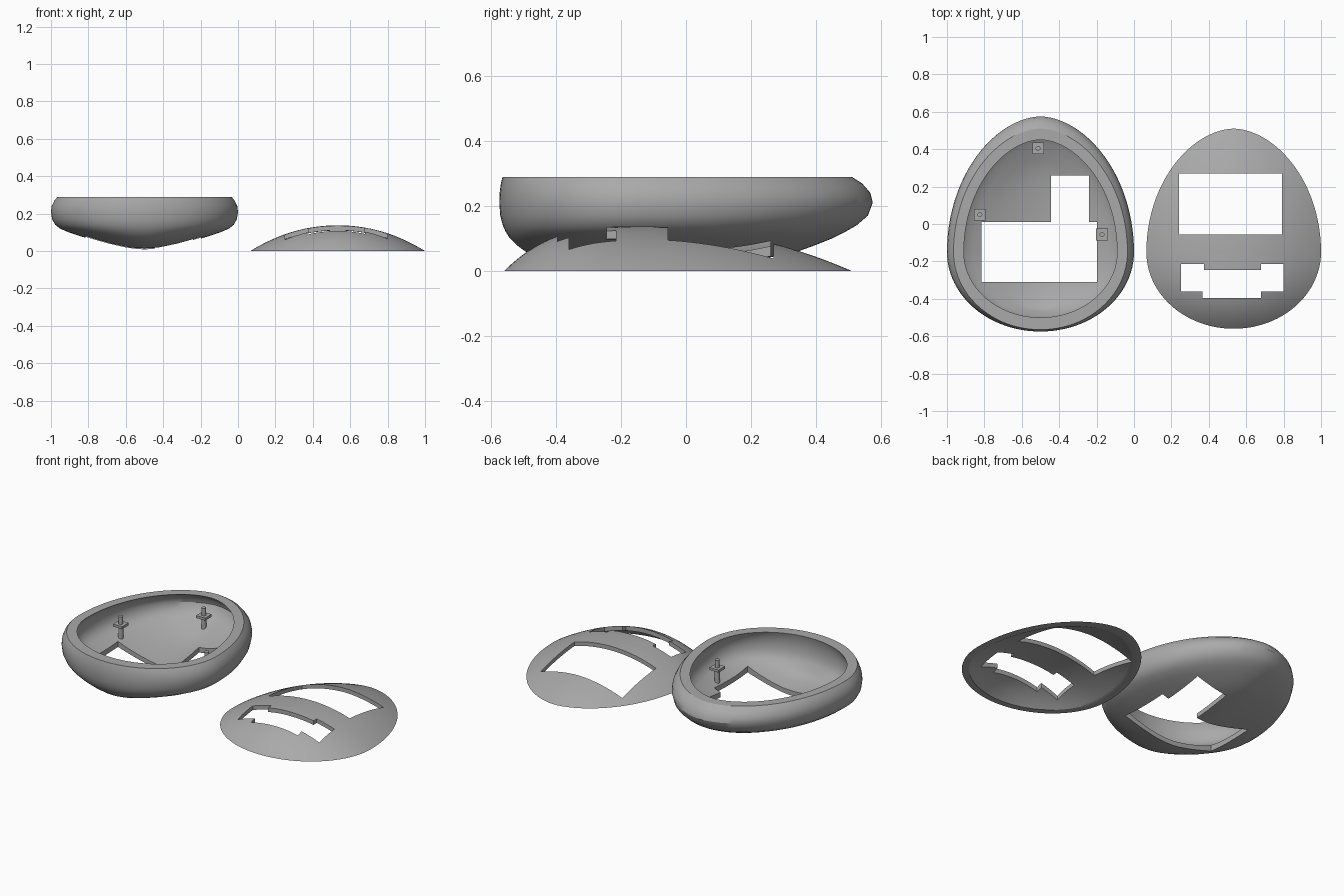
import bpy, bmesh, math

if "Cube" in bpy.data.objects:
    bpy.data.objects.remove(bpy.data.objects["Cube"])

N = 96          # segments around each egg outline
CY = -0.15      # y of the widest point of the eggs

plastic = bpy.data.materials.new("grey plastic")
plastic.diffuse_color = (0.4, 0.4, 0.4, 1)
plastic.use_nodes = True
plastic.node_tree.nodes["Principled BSDF"].inputs["Base Color"].default_value = plastic.diffuse_color


def egg(cx, a, back, front):
    """Egg outline: half width a, separate lengths towards back and front."""
    pts = []
    for i in range(N):
        t = 2 * math.pi * i / N
        c, s = math.cos(t), math.sin(t)
        x = math.copysign(abs(c) ** (1.1 if s > 0 else 1.0), c)
        pts.append((cx + a * x, CY + (back if s > 0 else front) * s))
    return pts


def finish(name, bm):
    bmesh.ops.recalc_face_normals(bm, faces=bm.faces)
    me = bpy.data.meshes.new(name)
    bm.to_mesh(me)
    bm.free()
    ob = bpy.data.objects.new(name, me)
    bpy.context.collection.objects.link(ob)
    me.materials.append(plastic)
    return ob


def loft(name, start, rings, end):
    """Closed skin from a start pole through the rings to an end pole."""
    bm = bmesh.new()
    rows = [[bm.verts.new(p) for p in ring] for ring in rings]
    poles = [bm.verts.new(start), bm.verts.new(end)]
    for i in range(N):
        j = (i + 1) % N
        for r0, r1 in zip(rows, rows[1:]):
            bm.faces.new((r0[i], r0[j], r1[j], r1[i]))
        bm.faces.new((poles[0], rows[0][j], rows[0][i]))
        bm.faces.new((poles[1], rows[-1][i], rows[-1][j]))
    return finish(name, bm)


def activate(ob):
    bpy.ops.object.select_all(action='DESELECT')
    ob.select_set(True)
    bpy.context.view_layer.objects.active = ob


def cut(ob, outline):
    """Cut a straight vertical opening of the given plan outline."""
    bm = bmesh.new()
    face = bm.faces.new([bm.verts.new((x, y, -0.5)) for x, y in outline])
    ext = bmesh.ops.extrude_face_region(bm, geom=[face])["geom"]
    bmesh.ops.translate(bm, vec=(0, 0, 1.2),
                        verts=[v for v in ext if isinstance(v, bmesh.types.BMVert)])
    cutter = finish("opening_cutter", bm)
    cutter.hide_render = True
    activate(ob)
    mod = ob.modifiers.new("opening", 'BOOLEAN')
    mod.operation, mod.solver, mod.object = 'DIFFERENCE', 'EXACT', cutter
    bpy.ops.object.modifier_apply(modifier=mod.name)
    bpy.data.objects.remove(cutter)


def smooth(ob):
    activate(ob)
    bpy.ops.object.shade_smooth_by_angle(angle=math.radians(30))


# Bowl-shaped base: z, half width, back length, front length
BX = -0.5
profile = [
    (0.003, .05, .10, .07), (0.02, .13, .27, .20), (0.04, .21, .40, .29),
    (0.06, .28, .495, .345), (0.08, .345, .55, .372), (0.10, .405, .60, .392),
    (0.12, .452, .64, .405), (0.14, .477, .675, .414), (0.17, .494, .71, .422),
    (0.21, .50, .725, .425), (0.24, .496, .718, .424), (0.27, .482, .692, .42),
    (0.29, .465, .66, .415)]
outer = [[(x, y, z) for x, y in egg(BX, a, b, f)] for z, a, b, f in profile]
inner = []
for z, a, b, f in reversed(profile):
    k = min(1, a / 0.4)                      # wall offset fades towards the floor
    lift = 0.028 * (0.29 - z) / 0.29
    inner.append([(x, y, z + lift) for x, y in
                  egg(BX, a - .055 * k * a / .465, b - .06 * k, f - .065 * k)])
base = loft("base_shell", (BX, CY, 0), outer + inner, (BX, CY, 0.028))
cut(base, [(-.815, -.31), (-.197, -.31), (-.197, .01), (-.24, .01),
           (-.24, .26), (-.445, .26), (-.445, .01), (-.815, .01)])
smooth(base)

# Domed lid, steeper towards the front
LX = 0.533


def dome(scale, height):
    rings = []
    for k in range(16):
        r = 1 - (k / 16) ** 1.3
        ring = []
        for i, (x, y) in enumerate(egg(LX, .467 * scale * r, .66 * scale * r, .41 * scale * r)):
            s = math.sin(2 * math.pi * i / N)
            p = 2.1 + 0.9 * max(0, -s) ** 2
            ring.append((x, y, height * (1 - r ** p)))
        rings.append(ring)
    return rings


lid = loft("lid_shell", (LX, CY, 0.112),
           dome(0.91, 0.112)[::-1] + dome(1, 0.137), (LX, CY, 0.137))
cut(lid, [(.24, -.055), (.79, -.055), (.79, .27), (.24, .27)])
cut(lid, [(.25, -.36), (.365, -.36), (.365, -.395), (.68, -.395), (.68, -.36),
          (.80, -.36), (.80, -.215), (.68, -.215), (.68, -.245), (.375, -.245),
          (.375, -.215), (.25, -.215)])
smooth(lid)


# Standoffs: post, square plate and locating pin
def rod(name, x, y, z0, z1, radius):
    bpy.ops.mesh.primitive_cylinder_add(vertices=24, radius=radius, depth=z1 - z0,
                                        location=(x, y, (z0 + z1) / 2))
    ob = bpy.context.object
    ob.name = name
    ob.data.materials.append(plastic)
    smooth(ob)


for side, x, y, foot in (("back", -.513, .404, .09), ("left", -.824, .05, .085),
                         ("right", -.171, -.056, .085)):
    rod(side + "_post", x, y, foot, .186, .014)
    rod(side + "_pin", x, y, .2, .245, .013)
    bpy.ops.mesh.primitive_cube_add(size=1, location=(x, y, .193))
    plate = bpy.context.object
    plate.name = side + "_plate"
    plate.scale = (.062, .062, .015)
    plate.data.materials.append(plastic)
